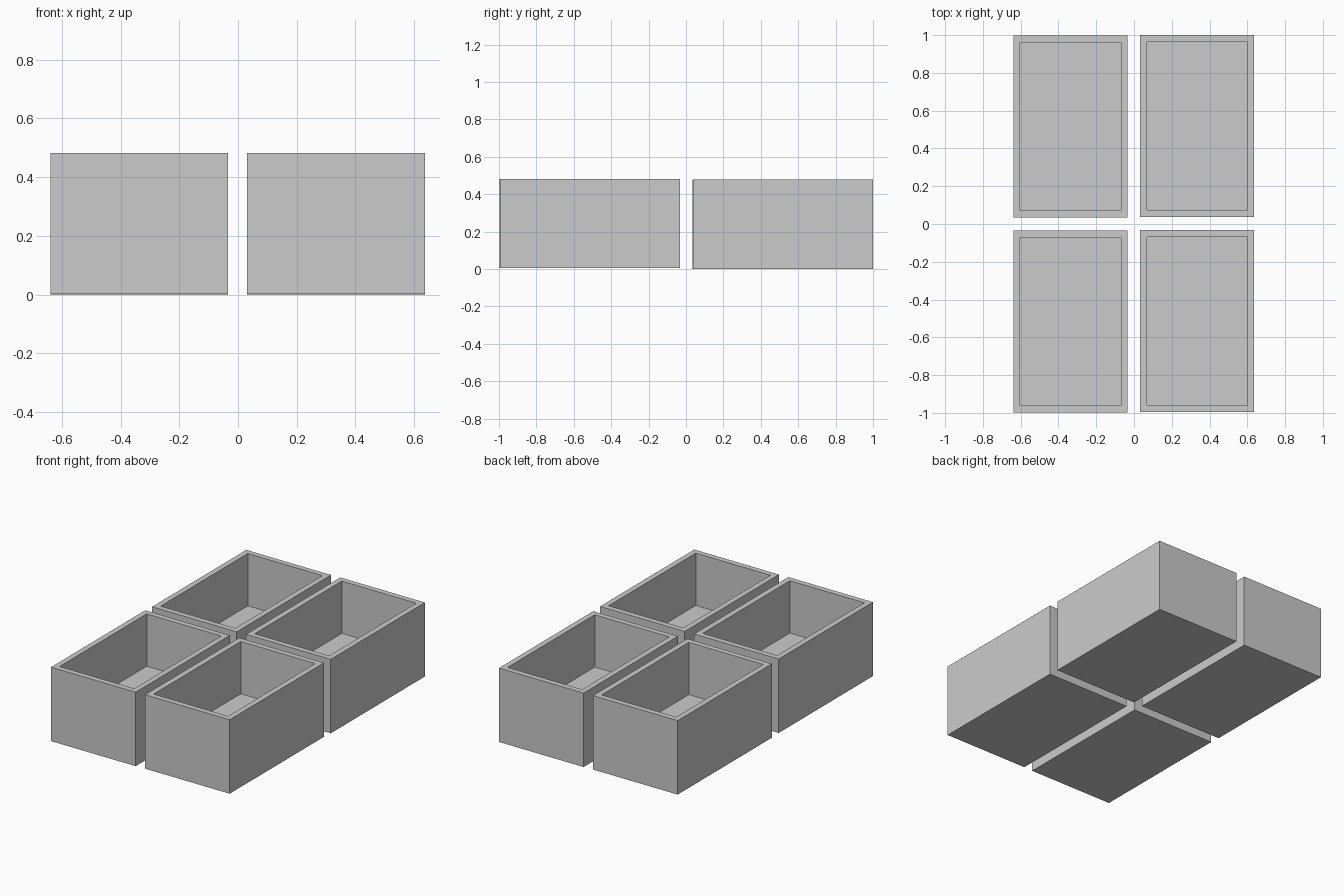
import bpy
import bmesh

if "Cube" in bpy.data.objects:
    bpy.data.objects.remove(bpy.data.objects["Cube"])

W, D, H = 0.605, 0.962, 0.478   # outer size of one box
WALL = 0.036                    # wall thickness
FLOOR = 0.14                    # floor thickness


def open_box(name, x, y, z):
    """Box with its top face inset and pushed down to form the cavity."""
    bm = bmesh.new()
    bmesh.ops.create_cube(bm, size=1)
    bmesh.ops.scale(bm, vec=(W, D, H), verts=bm.verts)
    bmesh.ops.translate(bm, vec=(0, 0, H / 2), verts=bm.verts)
    bm.normal_update()
    top = max(bm.faces, key=lambda f: f.calc_center_median().z)
    # thin rim
    bmesh.ops.inset_region(bm, faces=[top], thickness=WALL, use_even_offset=True)
    # cavity walls and floor
    cavity = bmesh.ops.extrude_discrete_faces(bm, faces=[top])["faces"][0]
    bmesh.ops.translate(bm, vec=(0, 0, FLOOR - H), verts=cavity.verts)
    bm.normal_update()
    mesh = bpy.data.meshes.new(name)
    bm.to_mesh(mesh)
    bm.free()
    obj = bpy.data.objects.new(name, mesh)
    obj.location = (x, y, z)
    bpy.context.collection.objects.link(obj)


# Two by two grid of boxes, front row sitting a hair higher
for side, x, dy in (("left", -0.336, -0.003), ("right", 0.334, 0.0)):
    open_box("back_%s_box" % side, x, 0.519 + dy, 0.0)
    open_box("front_%s_box" % side, x, -0.513 + dy, 0.004)
